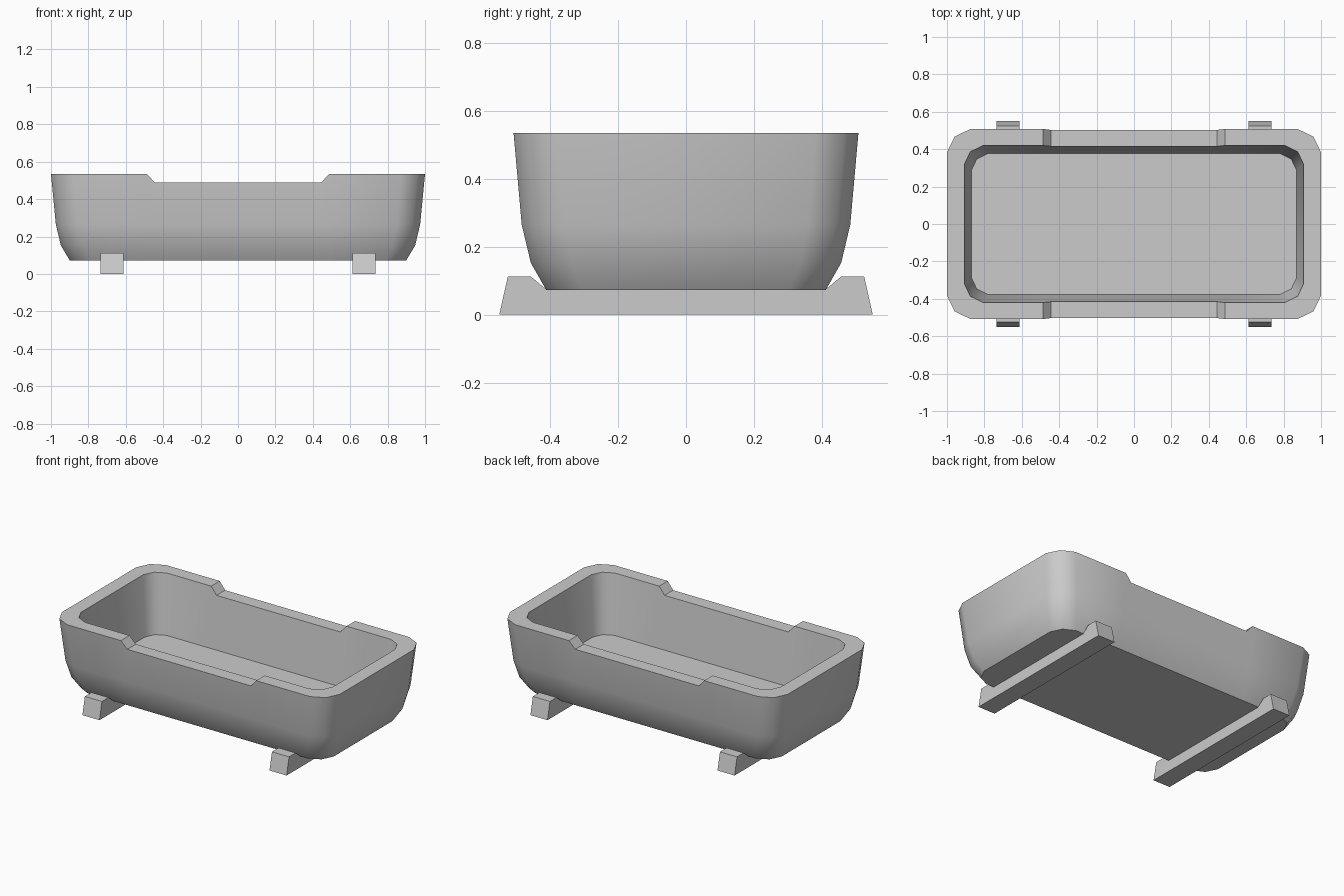
import bpy, bmesh, math

if "Cube" in bpy.data.objects:
    bpy.data.objects.remove(bpy.data.objects["Cube"])


def finish(bm, name, smooth=None):
    bmesh.ops.recalc_face_normals(bm, faces=bm.faces)
    mesh = bpy.data.meshes.new(name)
    bm.to_mesh(mesh)
    bm.free()
    obj = bpy.data.objects.new(name, mesh)
    bpy.context.collection.objects.link(obj)
    if smooth:
        bpy.ops.object.select_all(action='DESELECT')
        obj.select_set(True)
        bpy.context.view_layer.objects.active = obj
        bpy.ops.object.shade_smooth_by_angle(angle=math.radians(smooth))
    return obj


def ring(bm, hx, hy, z, corner, drop=0.0):
    """Rectangle with two-segment corners; drop lowers the middle of the long sides."""
    m = corner * 0.33
    dy = hy - drop * 0.1
    quarter = [(hx, hy - corner, z), (hx - m, hy - m, z), (hx - corner, hy, z),
               (0.487, hy, z), (0.445, dy, z - drop)]
    half = quarter + [(-x, y, h) for x, y, h in reversed(quarter)]
    return [bm.verts.new(p) for p in half + [(-x, -y, h) for x, y, h in half]]


# Tub shell: outer wall, notched rim, inner wall and floor
bm = bmesh.new()
profile = [(0.90, 0.412, 0.073, 0.11, 0), (0.947, 0.457, 0.152, 0.12, 0),
           (0.974, 0.484, 0.265, 0.125, 0), (1.0, 0.508, 0.535, 0.125, 0.047),
           (0.907, 0.42, 0.535, 0.10, 0.047), (0.87, 0.377, 0.153, 0.09, 0)]
rings = [ring(bm, *p) for p in profile]
for a, b in zip(rings, rings[1:]):
    for i in range(len(a)):
        j = (i + 1) % len(a)
        bm.faces.new((a[i], a[j], b[j], b[i]))
bm.faces.new(rings[0])
bm.faces.new(rings[-1])
finish(bm, "tub", 40)

# Cross supports with raised ends
side = [(0.55, 0), (0.525, 0.112), (0.457, 0.112), (0.41, 0.073)]
outline = side + [(-y, z) for y, z in reversed(side)]
for label, x in (("left", -0.735), ("right", 0.612)):
    bm = bmesh.new()
    face = bm.faces.new([bm.verts.new((x, y, z)) for y, z in outline])
    ext = bmesh.ops.extrude_face_region(bm, geom=[face])
    bmesh.ops.translate(bm, vec=(0.123, 0, 0),
                        verts=[v for v in ext["geom"] if isinstance(v, bmesh.types.BMVert)])
    finish(bm, label + "_support")
